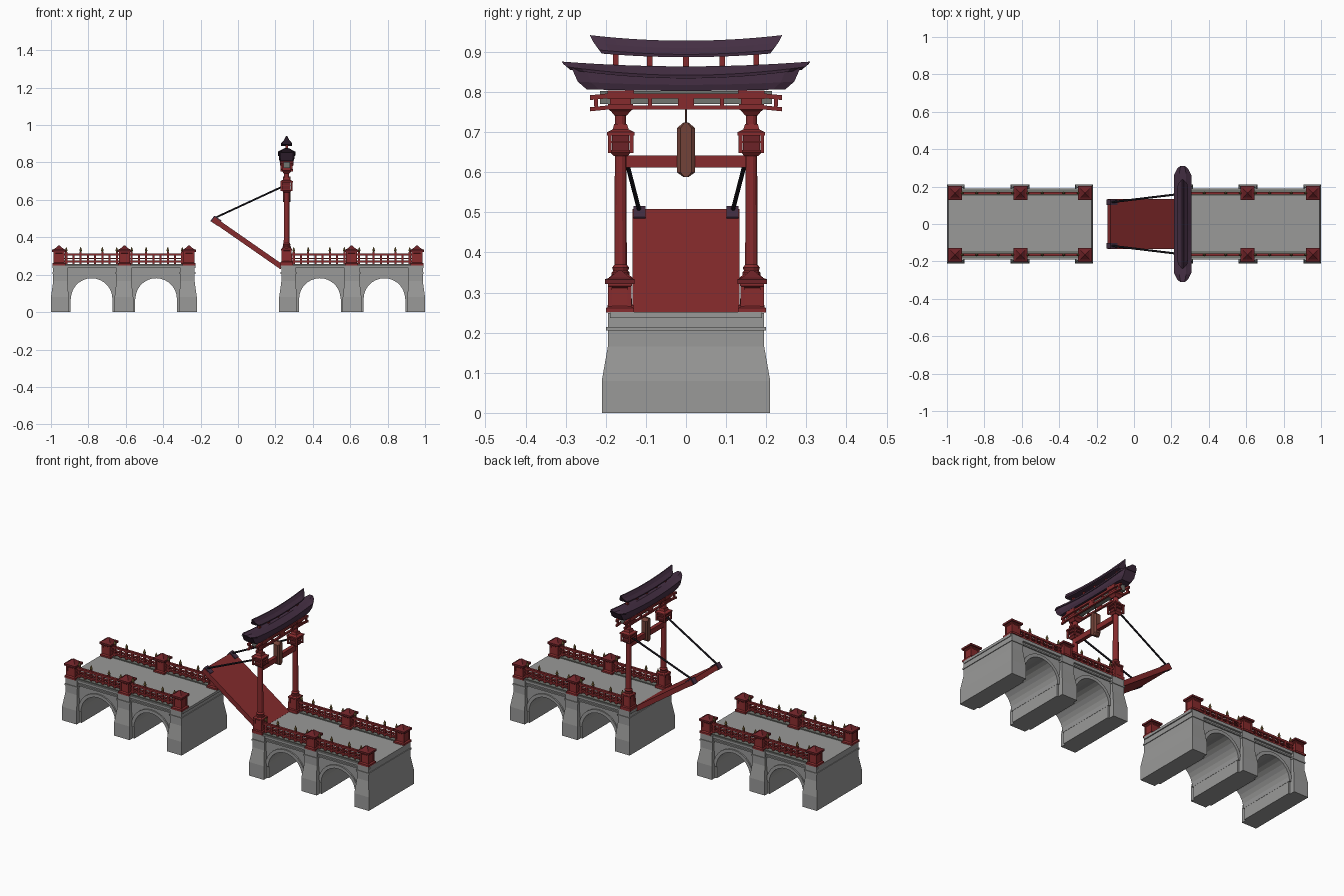
import bpy, bmesh, math
from mathutils import Vector

if "Cube" in bpy.data.objects:
    bpy.data.objects.remove(bpy.data.objects["Cube"])

COL = {
    "stone grey": (0.32, 0.32, 0.315), "dark stone": (0.17, 0.18, 0.16),
    "lacquer red": (0.24, 0.024, 0.026), "deep red": (0.15, 0.016, 0.02),
    "roof purple": (0.058, 0.028, 0.056), "iron": (0.014, 0.012, 0.018),
    "aged gold": (0.24, 0.16, 0.05), "bell brown": (0.17, 0.055, 0.04),
}
MATS = {}
for n, c in COL.items():
    MATS[n] = bpy.data.materials.new(n)
    MATS[n].diffuse_color = (*c, 1)
PARTS = {}


def part(name, mat):
    """One mesh per named part; geometry is collected until the end."""
    if name not in PARTS:
        PARTS[name] = (bmesh.new(), mat)
    return PARTS[name][0]


def loft(bm, rings):
    vs = [[bm.verts.new(p) for p in r] for r in rings]
    n = len(vs[0])
    for a, b in zip(vs, vs[1:]):
        for i in range(n):
            bm.faces.new((a[i], a[(i + 1) % n], b[(i + 1) % n], b[i]))
    bm.faces.new(vs[0][::-1])
    bm.faces.new(vs[-1])


def box(bm, x0, x1, y0, y1, z0, z1):
    loft(bm, [[(x0, y0, z), (x1, y0, z), (x1, y1, z), (x0, y1, z)] for z in (z0, z1)])


def stack(bm, cx, cy, steps, n=4):
    """Square (n=4) or round tower from (z, half width) steps."""
    k = math.sqrt(2) if n == 4 else 1
    loft(bm, [[(cx + k * h * math.cos(math.tau * (i + .5) / n),
                cy + k * h * math.sin(math.tau * (i + .5) / n), z) for i in range(n)]
              for z, h in steps])


def prism(bm, pts, y0, y1):
    loft(bm, [[(x, y, z) for x, z in pts] for y in (y0, y1)])


def rod(bm, p, q, r, n=6):
    p, q = Vector(p), Vector(q)
    d = (q - p).normalized()
    u = d.cross(Vector((0, 0, 1))).normalized()
    v = d.cross(u)
    loft(bm, [[c + r * (u * math.cos(math.tau * i / n) + v * math.sin(math.tau * i / n))
               for i in range(n)] for c in (p, q)])


def arc(cx, cz, r, n=14):
    return [(cx + r * math.cos(math.pi * i / n), cz + r * math.sin(math.pi * i / n))
            for i in range(n + 1)]


# ---- two stone bridge halves, mirrored in x ----
for s, side in ((1, "left"), (-1, "right")):
    sx = lambda pts: [(s * x, z) for x, z in pts]
    # arched core
    pts = [(-.985, 0), (-.985, .245), (-.235, .245), (-.235, 0)]
    for cx in (-.4375, -.7825):
        pts += [(cx + .112, 0)] + arc(cx, .07, .112) + [(cx - .112, 0)]
    prism(part(side + "_arched_core", "stone grey"), sx(pts), -.178, .178)
    # arch rings
    for cx in (-.4375, -.7825):
        ring = arc(cx, .07, .111) + arc(cx, .07, .13)[::-1]
        prism(part(side + "_arch_rings", "stone grey"), sx(ring), -.186, .186)
    # flared piers with a moulding band
    bm = part(side + "_piers", "stone grey")
    for a0, a1, b0, b1 in ((-1, -.905, -.988, -.912), (-.66, -.56, -.65, -.57),
                           (-.315, -.22, -.308, -.232)):
        loft(bm, [[(s * u, -h, z), (s * v, -h, z), (s * v, h, z), (s * u, h, z)]
                  for z, u, v, h in ((0, a0, a1, .21), (.08, a0, a1, .21),
                                     (.165, b0, b1, .195), (.2495, b0, b1, .195))])
        box(bm, s * (b0 - .004), s * (b1 + .004), -.199, .199, .205, .214)
    # deck and string course
    bm = part(side + "_deck", "stone grey")
    box(bm, s * -.992, s * -.226, -.19, .19, .236, .251)
    box(bm, s * -.986, s * -.234, -.185, .185, .216, .224)

    for y in (-.165, .165):
        t = 1 if y > 0 else -1
        box(part(side + "_curbs", "dark stone"), s * -.99, s * -.228, y - .016, y + .02, .25, .257)
        # railing posts with caps (the gate replaces one on the right)
        xs = (-.957, -.607, -.262) if s == 1 else (-.957, -.607)
        for x in xs:
            bm = part(side + "_rail_posts", "lacquer red")
            stack(bm, s * x, y, [(.25, .035), (.261, .035), (.266, .027), (.312, .025),
                                 (.316, .03), (.322, .03)])
            for i in (-1, 1):     # raised corner strips
                for j in (-1, 1):
                    stack(bm, s * x + i * .024, y + j * .024, [(.262, .005), (.315, .005)])
            stack(part(side + "_post_caps", "deep red"), s * x, y,
                  [(.322, .037), (.333, .037), (.338, .024), (.356, .003)])
        # rails
        bm = part(side + "_rails", "lacquer red")
        for z, h in ((.270, .005), (.287, .003), (.308, .006)):
            box(bm, s * -.957, s * -.25, y - .007, y + .007, z - h, z + h)
        # tall and short pickets, gold tips
        for x0 in (-.957, -.607):
            for k in range(1, 9):
                x = s * (x0 + .3475 * k / 9)
                tall = k % 2 == 1 if k < 5 else k % 2 == 0
                stack(bm, x, y, [(.252, .0055), (.322 if tall else .306, .0055)])
                if tall:
                    stack(part(side + "_picket_tips", "aged gold"), x, y,
                          [(.322, .005), (.33, .008), (.349, .001)], 6)

# ---- gate ----
GX = .26
for y in (-.163, .163):
    # pedestal and column
    bm = part("gate_pedestals", "lacquer red")
    stack(bm, GX, y, [(.25, .033), (.268, .033), (.272, .027), (.326, .022), (.33, .029),
                      (.338, .029), (.346, .018)])
    for i in (-1, 1):
        for j in (-1, 1):
            stack(bm, GX + i * .022, y + j * .022, [(.268, .006), (.332, .005)])
    stack(part("gate_columns", "lacquer red"), GX, y,
          [(.34, .023), (.35, .023), (.354, .019), (.362, .022), (.37, .016),
           (.64, .015), (.77, .014)], 12)
    # lantern cage around the column
    bm = part("column_lanterns", "lacquer red")
    stack(bm, GX, y, [(.64, .017), (.65, .026), (.655, .026)])
    stack(bm, GX, y, [(.673, .029), (.678, .029)])
    stack(bm, GX, y, [(.692, .034), (.7, .034), (.707, .02), (.72, .016)])
    stack(part("lantern_cores", "deep red"), GX, y, [(.65, .021), (.695, .021)])
    for i in (-1, 1):
        for j in (-1, 1):
            stack(bm, GX + i * .027, y + j * .027, [(.648, .0045), (.696, .0045)])
    # stepped bracket head
    bm = part("bracket_heads", "lacquer red")
    stack(bm, GX, y, [(.742, .016), (.752, .024), (.757, .031), (.77, .031)])
    box(bm, GX - .026, GX + .026, y - .026, y + .026, .77, .785)
    box(bm, GX - .036, GX + .036, y - .033, y + .033, .783, .804)

# tie beam and lintel beams with lifted ends
bm = part("tie_beam", "lacquer red")
box(bm, GX - .011, GX + .011, -.15, .15, .612, .642)
bm = part("lintel_beams", "lacquer red")
for sx in (-.027, .027):
    for z, h in ((.761, .005), (.79, .006)):
        loft(bm, [[(GX + sx - .006, y, z + e - h), (GX + sx + .006, y, z + e - h),
                   (GX + sx + .006, y, z + e + h), (GX + sx - .006, y, z + e + h)]
                  for y, e in ((-.24, -.004), (-.2, 0), (.2, 0), (.24, -.004))])
    for y in (-.225, -.09, 0, .09, .225):
        w = .02 if y == 0 else .005
        box(bm, GX + sx - .005, GX + sx + .005, y - w, y + w, .764, .788)
box(part("lintel_panel", "dark stone"), GX - .018, GX + .018, -.215, .215, .77, .803)


# ---- curved roofs, lofted along y ----
def roof(name, prof, n=16, tip=.6):
    """prof: (half x, z at middle, z at end, half length) from bottom to top."""
    rings = []
    for i in range(-n // 2, n // 2 + 1):
        t = 2 * i / n
        w = tip if abs(t) == 1 else 1
        t2 = t * t
        sec = [(h * w, L * t, z0 + (z1 - z0) * t2) for h, z0, z1, L in prof]
        rings.append([(GX + x, y, z) for x, y, z in sec] +
                     [(GX - x, y, z) for x, y, z in sec[::-1]])
    loft(part(name, "roof purple"), rings)


roof("lower_eave", [(.036, .803, .807, .248), (.041, .818, .826, .27), (.041, .84, .86, .285)], tip=.85)
roof("main_roof", [(.045, .834, .855, .288), (.047, .842, .863, .297),
                   (.03, .855, .87, .306), (.018, .864, .876, .31)])
roof("ridge_roof", [(.029, .887, .896, .21), (.03, .894, .905, .216), (.014, .91, .923, .23),
                    (.003, .928, .942, .24)], tip=.8)
for y in (-.175, -.09, 0, .09, .175):
    stack(part("ridge_struts", "lacquer red"), GX, y, [(.855, .007), (.895, .007)])

# ---- hanging bell plaque ----
rod(part("bell_rod", "bell brown"), (GX, .0005, .72), (GX, 0, .77), .003)
bell = [(-.006, .588), (-.023, .6), (-.023, .71), (-.006, .724),
        (.006, .724), (.023, .71), (.023, .6), (.006, .588)]
loft(part("bell", "bell brown"), [[(GX + x, y * k, z) for y, z in bell]
                                  for x, k in ((-.02, .6), (-.013, 1), (.013, 1), (.02, .6))])

# ---- raised drawbridge leaf with lifting rods ----
prism(part("drawbridge_leaf", "lacquer red"),
      [(-.125, .508), (.243, .252), (.227, .229), (-.141, .485)], -.133, .133)
for s in (-1, 1):
    y = s * .116
    prism(part("leaf_brackets", "roof purple"),
          [(-.148, .487), (-.126, .516), (-.088, .489), (-.108, .46)], y - .015, y + .015)
    rod(part("lifting_rods", "iron"), (-.125, y, .503), (GX - .02, s * .16, .672), .0055)

# ---- finish: one object per part ----
for name, (bm, mat) in PARTS.items():
    bmesh.ops.recalc_face_normals(bm, faces=bm.faces)
    me = bpy.data.meshes.new(name)
    bm.to_mesh(me)
    bm.free()
    me.materials.append(MATS[mat])
    ob = bpy.data.objects.new(name, me)
    bpy.context.scene.collection.objects.link(ob)

for m in bpy.data.materials:
    if m.users and not m.is_grease_pencil:
        m.use_nodes = True
        m.node_tree.nodes["Principled BSDF"].inputs["Base Color"].default_value = m.diffuse_color
